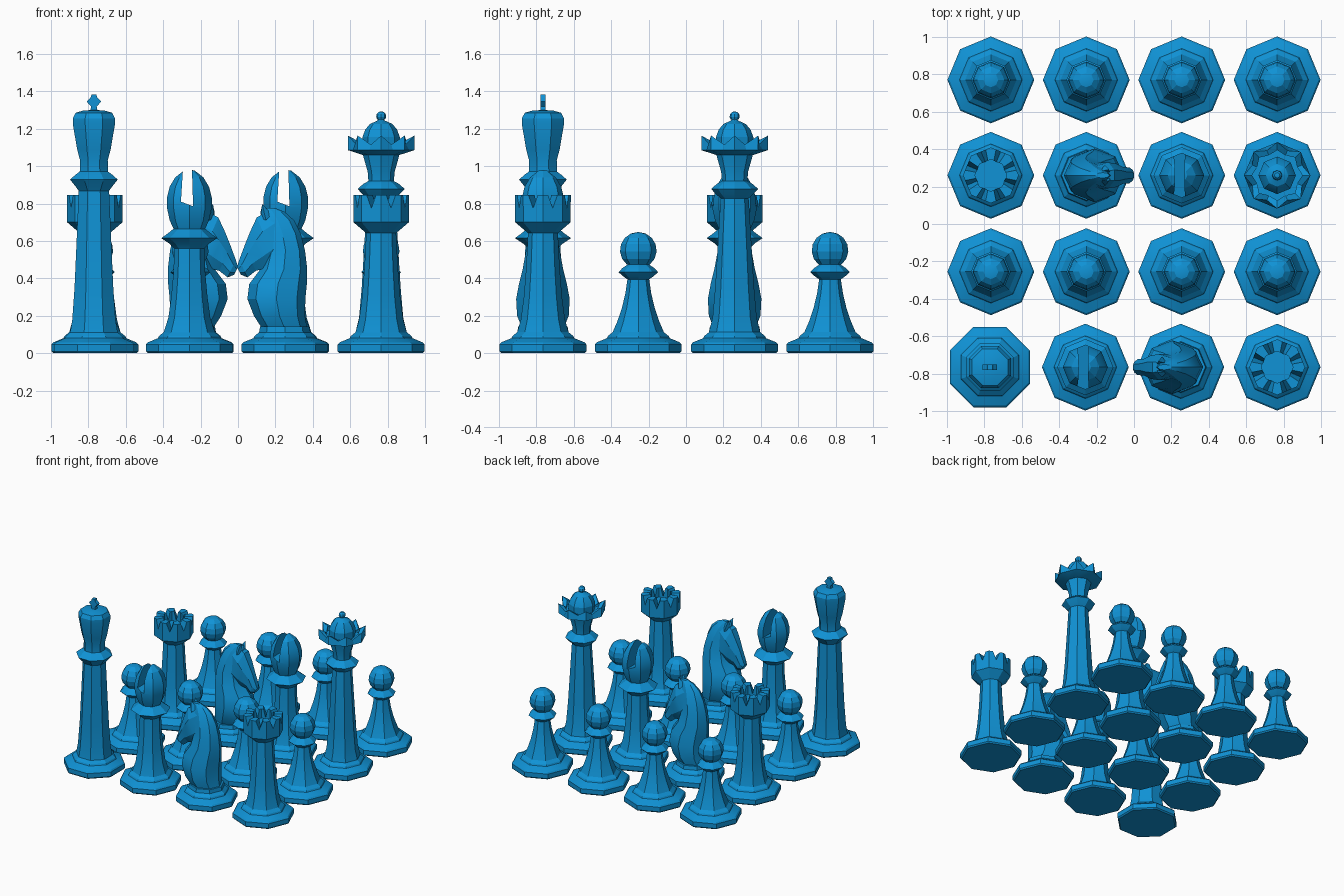
import bpy, bmesh, math

if "Cube" in bpy.data.objects:
    bpy.data.objects.remove(bpy.data.objects["Cube"])

blue = bpy.data.materials.new("blue")
blue.diffuse_color = (0.005, 0.29, 0.67, 1)
blue.use_nodes = True
blue.node_tree.nodes["Principled BSDF"].inputs["Base Color"].default_value = blue.diffuse_color
TURN = math.pi / 4


def finish(bm, name, pos, spin=0, mat=True):
    bmesh.ops.remove_doubles(bm, verts=bm.verts, dist=0.0005)
    bmesh.ops.recalc_face_normals(bm, faces=bm.faces)
    me = bpy.data.meshes.new(name)
    bm.to_mesh(me)
    bm.free()
    ob = bpy.data.objects.new(name, me)
    bpy.context.collection.objects.link(ob)
    ob.location = (pos[0], pos[1], 0)
    ob.rotation_euler.z = spin
    if mat:
        me.materials.append(blue)
        bpy.ops.object.select_all(action='DESELECT')
        bpy.context.view_layer.objects.active = ob
        ob.select_set(True)
        bpy.ops.object.shade_smooth_by_angle(angle=math.radians(20))
    return ob


def loft(bm, rings, caps=True):
    vs = [[bm.verts.new(p) for p in r] for r in rings]
    n = len(vs[0])
    for a, b in zip(vs, vs[1:]):
        for i in range(n):
            j = (i + 1) % n
            bm.faces.new((a[i], a[j], b[j], b[i]))
    if caps:
        bm.faces.new(vs[0][::-1])
        bm.faces.new(vs[-1])


def lathe(name, profile, pos, spin=0):
    bm = bmesh.new()
    loft(bm, [[(max(r, 1e-5) * math.cos(k * TURN), max(r, 1e-5) * math.sin(k * TURN), z)
               for k in range(8)] for r, z in profile])
    return finish(bm, name, pos, spin)


BASE = [(.222, 0), (.232, .01), (.232, .047), (.222, .058), (.168, .08),
        (.162, .092), (.137, .112)]


def ball(r, zc, start, steps=5):
    # rounded head profile from a start angle up to the pole
    return [(r * math.cos(a), zc + r * math.sin(a)) for a in
            [start + (math.pi / 2 - start) * i / steps for i in range(steps + 1)]]


def pawn(pos):
    lathe("pawn", BASE + [(.112, .17), (.088, .24), (.069, .32), (.058, .395),
          (.08, .41), (.106, .433), (.085, .455), (.055, .475)] + ball(.098, .55, -.9, 6), pos)


def crown(name, pos, outer, inner, low_z, base_r, base_z, floor_z):
    # toothed ring: each octagon corner is a tooth, each side has a V notch
    # outer and inner: (angle, radius, height) for one eighth of the ring
    bm = bmesh.new()

    def ring(spec, z=None, r=None):
        out = []
        for k in range(8):
            for a, rad, h in spec:
                rr = rad if r is None else r
                # follow the octagon outline between corners
                f = math.cos(TURN / 2) / math.cos(abs(a) % TURN - TURN / 2)
                t = k * TURN + a
                out.append((rr * f * math.cos(t), rr * f * math.sin(t), h if z is None else z))
        return out
    loft(bm, [ring(outer, base_z, base_r), ring(outer, low_z, outer[0][1] * .995),
              ring(outer), ring(inner), ring(inner, floor_z)])
    return finish(bm, name, pos)


def rook(pos):
    lathe("rook_body", BASE + [(.118, .18), (.102, .3), (.09, .45), (.08, .642)], pos)
    teeth = [(-.2, .845), (0, .845), (.2, .845), (TURN / 2, .775)]
    crown("rook_battlements", pos, [(a, .149, h) for a, h in teeth],
          [(a, .085, h) for a, h in teeth], .70, .078, .64, .77)


def bishop(pos):
    lathe("bishop_body", BASE + [(.112, .19), (.097, .3), (.085, .43), (.08, .56),
          (.105, .585), (.15, .615), (.115, .64), (.085, .665)], pos)
    head = lathe("bishop_head", [(.08, .655), (.105, .71), (.12, .78), (.12, .83),
                 (.105, .89), (.075, .94), (.03, .975), (0, .982)], pos)
    # slanted slot through the head
    bm = bmesh.new()
    slot = [(-.045, .81), (.02, .785), (.012, 1.05), (-.03, 1.05)]
    loft(bm, [[(x, y, z) for x, z in slot] for y in (-.2, .2)])
    cut = finish(bm, "slot_cutter", pos, mat=False)
    cut.hide_render = True
    cut.display_type = 'WIRE'
    mod = head.modifiers.new("slot", 'BOOLEAN')
    mod.operation, mod.object, mod.solver = 'DIFFERENCE', cut, 'EXACT'
    bpy.context.view_layer.update()
    bpy.ops.object.select_all(action='DESELECT')
    bpy.context.view_layer.objects.active = head
    head.select_set(True)
    bpy.ops.object.modifier_apply(modifier="slot")
    bpy.data.objects.remove(cut)


def king(pos):
    s = math.pi / 8
    lathe("king_body", BASE + [(.125, .18), (.112, .35), (.1, .6), (.088, .868),
          (.105, .89), (.138, .928), (.105, .955), (.082, .97), (.08, 1.03), (.097, 1.09),
          (.122, 1.225), (.122, 1.255), (.105, 1.285), (.06, 1.297), (0, 1.3)], pos, s)
    bm = bmesh.new()
    half = [(.02, 1.29), (.015, 1.318), (.039, 1.345), (.018, 1.365), (.013, 1.382)]
    shape = half + [(-x, z) for x, z in half[::-1]]
    loft(bm, [[(x, y, z) for x, z in shape] for y in (-.014, .014)])
    finish(bm, "king_finial", pos)


def queen(pos):
    lathe("queen_body", BASE + [(.118, .19), (.104, .35), (.09, .58), (.075, .828),
          (.1, .85), (.126, .878), (.095, .905), (.068, .92), (.072, .97), (.092, 1.04),
          (.105, 1.09)], pos)
    crown("queen_crown", pos, [(0, .178, 1.163), (TURN / 2, .155, 1.115)],
          [(0, .135, 1.14), (TURN / 2, .125, 1.105)], 1.085, .1, 1.06, 1.1)
    lathe("queen_dome", [(.098, 1.09), (.1, 1.155), (.085, 1.195), (.06, 1.225),
          (.02, 1.243), (.014, 1.25)] + ball(.027, 1.266, -.7, 4), pos)


def knight(pos, spin):
    lathe("knight_base", BASE + [(.132, .142)], pos, spin)
    # neck and chest: height, front, back, half width
    bm = bmesh.new()
    rings = []
    for z, f, b, w in [(.13, -.12, .12, .11), (.2, -.165, .108, .138), (.29, -.2, .11, .143),
                       (.37, -.19, .118, .128), (.45, -.13, .12, .108), (.55, -.1, .108, .09),
                       (.64, -.11, .085, .072), (.71, -.125, .05, .05), (.755, -.13, 0, .03),
                       (.775, -.125, -.05, .015)]:
        c, h = (f + b) / 2, (b - f) / 2
        rings.append([(c + h * math.cos(k * TURN), w * math.sin(k * TURN), z) for k in range(8)])
    loft(bm, rings)
    finish(bm, "knight_neck", pos, spin)
    # head, from the poll to the muzzle: top x z, bottom x z, half width
    bm = bmesh.new()
    rings = []
    for tx, tz, bx, bz, w in [(-.08, .765, .05, .55, .05), (-.15, .725, -.04, .475, .075),
                              (-.185, .65, -.1, .455, .068), (-.215, .575, -.155, .44, .048),
                              (-.243, .5, -.2, .405, .046), (-.255, .46, -.235, .42, .03)]:
        ring = []
        for k in range(8):
            a = (k + .5) * TURN
            u = .5 + .5 * math.cos(a) / math.cos(TURN / 2)
            ring.append((bx + (tx - bx) * u, w * math.sin(a), bz + (tz - bz) * u))
        rings.append(ring)
    loft(bm, rings)
    finish(bm, "knight_head", pos, spin)
    # ears
    bm = bmesh.new()
    for s in (-1, 1):
        loft(bm, [[(-.13, s * .012, .72), (-.07, s * .02, .74), (-.1, s * .055, .71)],
                  [(-.122, s * .028, .795), (-.117, s * .03, .795), (-.12, s * .034, .793)]])
    finish(bm, "knight_ears", pos, spin)


# board layout
COLS = (-.765, -.255, .255, .765)
for x in COLS:
    for y in (.77, -.255):
        pawn((x, y))
rook((-.765, .26))
knight((-.255, .26), math.pi)
bishop((.255, .26))
queen((.765, .26))
king((-.77, -.765))
bishop((-.26, -.765))
knight((.25, -.765), 0)
rook((.765, -.765))
